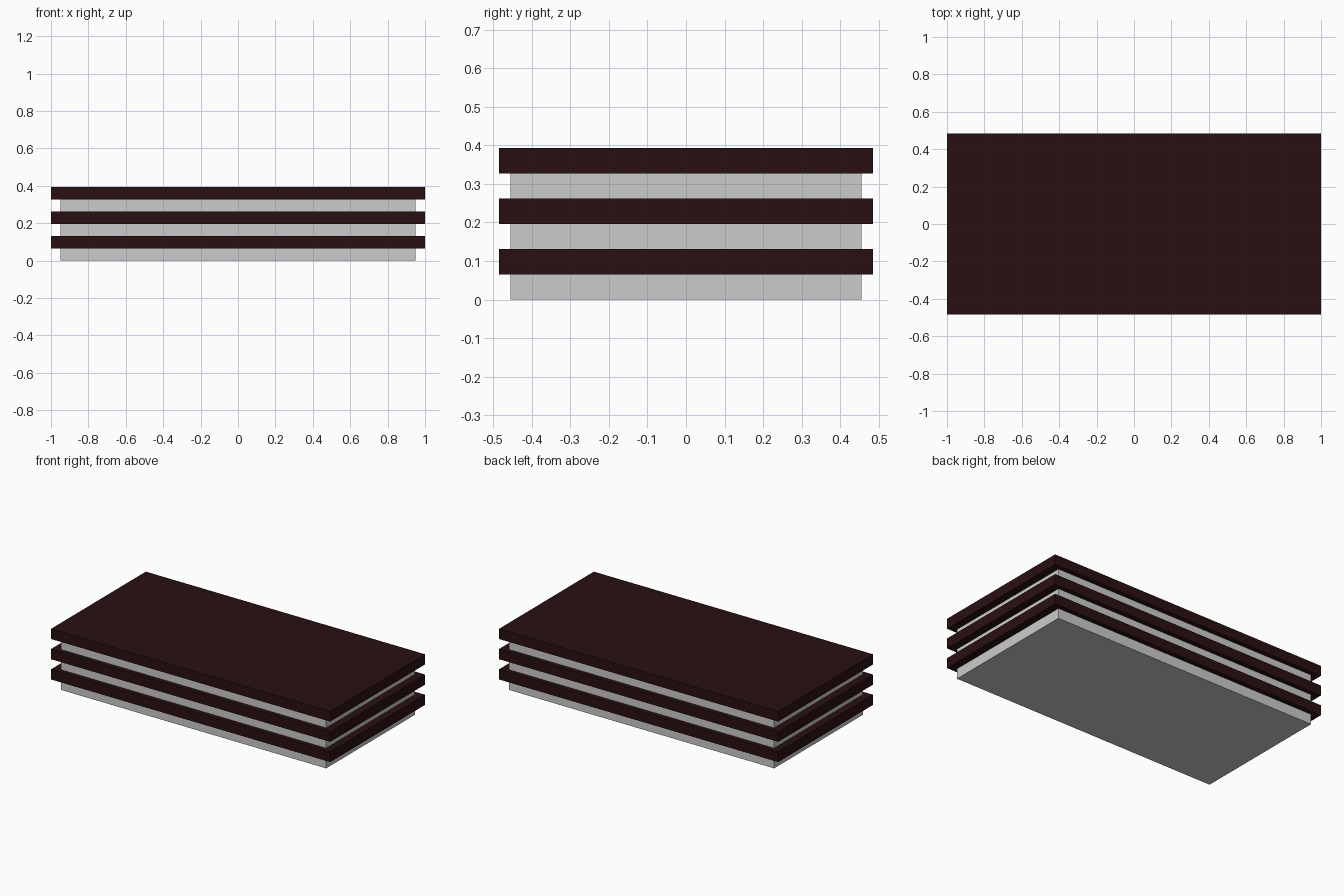
import bpy

cube = bpy.data.objects.get("Cube")
if cube:
    bpy.data.objects.remove(cube, do_unlink=True)


def make_material(name, rgb):
    mat = bpy.data.materials.new(name)
    mat.use_nodes = True
    mat.diffuse_color = (*rgb, 1)
    bsdf = next(n for n in mat.node_tree.nodes if n.type == 'BSDF_PRINCIPLED')
    bsdf.inputs["Base Color"].default_value = (*rgb, 1)
    return mat


def add_box(name, width, depth, bottom, height, mat):
    bpy.ops.mesh.primitive_cube_add(size=1, location=(0, 0, bottom + height / 2))
    obj = bpy.context.object
    obj.name = name
    obj.scale = (width, depth, height)
    bpy.ops.object.transform_apply(location=False, rotation=False, scale=True)
    obj.data.materials.append(mat)
    return obj


dark_brown = make_material("dark red brown", (0.022, 0.005, 0.005))
light_grey = make_material("light grey", (0.6, 0.6, 0.6))

# Three layers, each a recessed pale spacer carrying a wider dark slab
THICK = 0.0655
for layer, level in enumerate(("lower", "middle", "upper")):
    base = layer * 2 * THICK
    add_box(level + "_spacer", 1.9, 0.91, base, THICK, light_grey)
    add_box(level + "_slab", 2.0, 0.97, base + THICK, THICK, dark_brown)
